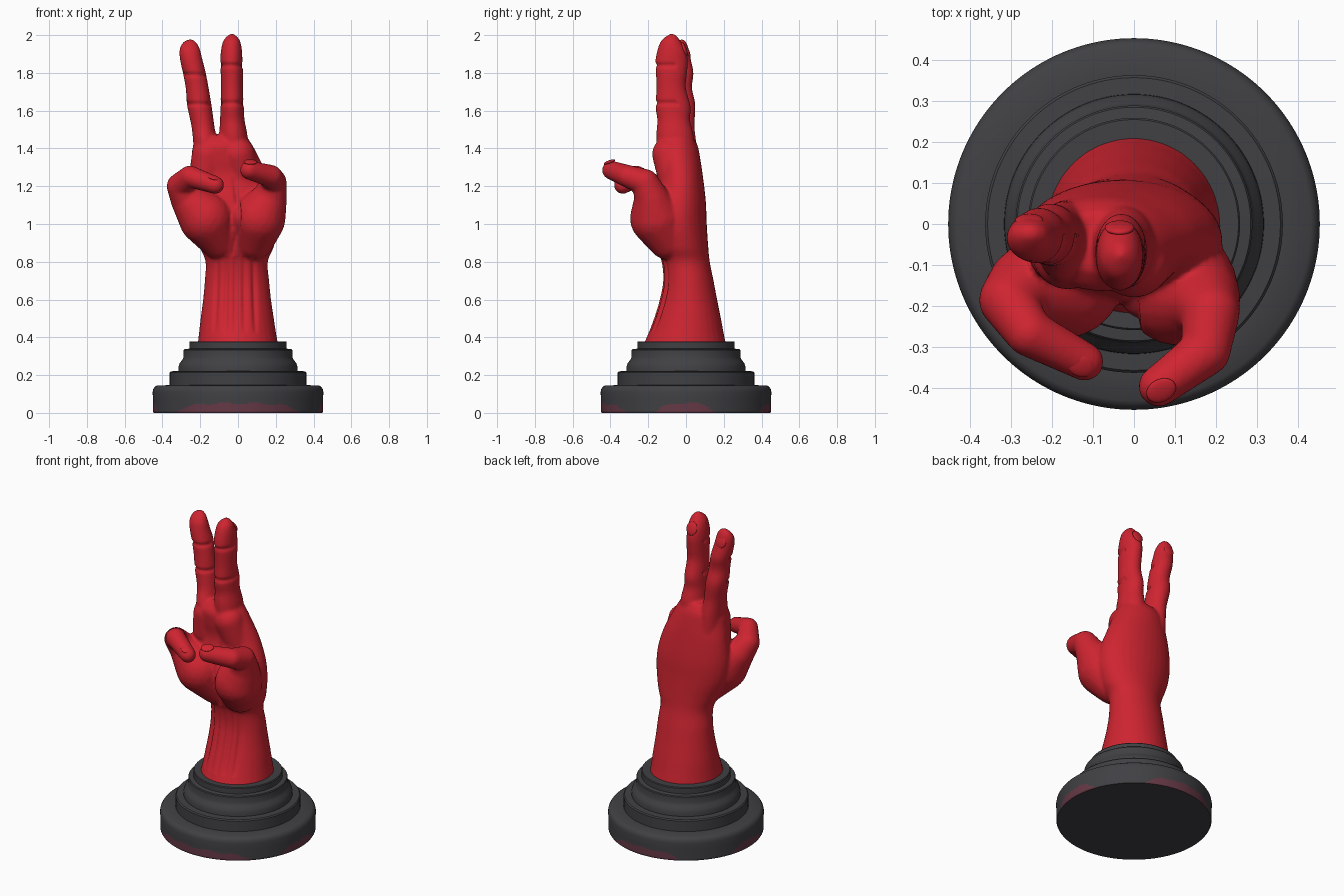
import bpy, bmesh, math
from mathutils import Vector, Matrix

if "Cube" in bpy.data.objects:
    bpy.data.objects.remove(bpy.data.objects["Cube"])


def material(name, rgb):
    m = bpy.data.materials.new(name)
    m.diffuse_color = (*rgb, 1)
    m.use_nodes = True
    m.node_tree.nodes["Principled BSDF"].inputs["Base Color"].default_value = m.diffuse_color
    return m


RED = material("red", (0.62, 0.018, 0.03))
GREY = material("charcoal", (0.052, 0.052, 0.058))
MAUVE = material("faded_mauve", (0.13, 0.04, 0.06))


def add_object(name, mesh, *mats):
    ob = bpy.data.objects.new(name, mesh)
    bpy.context.collection.objects.link(ob)
    for m in mats:
        mesh.materials.append(m)
    return ob


def skin(bm, rings):
    """Bridge equal rings of verts and close both ends."""
    n = len(rings[0])
    for a, b in zip(rings, rings[1:]):
        for i in range(n):
            j = (i + 1) % n
            bm.faces.new((a[i], a[j], b[j], b[i]))
    bm.faces.new(rings[0][::-1])
    bm.faces.new(rings[-1])


def loft(bm, stations, n=32, sub=6):
    """Smooth upright form from stations (z, x0, x1, y0, y1)."""
    s = [stations[0]] + stations + [stations[-1]]
    rows = []
    for a, b, c, d in zip(s, s[1:], s[2:], s[3:]):
        for k in range(sub):
            t = k / sub
            rows.append([0.5 * (2 * q + (r - p) * t + (2 * p - 5 * q + 4 * r - e) * t * t
                                + (3 * q - p - 3 * r + e) * t ** 3)
                         for p, q, r, e in zip(a, b, c, d)])
    rows.append(stations[-1])
    rings = []
    for z, x0, x1, y0, y1 in rows:
        rings.append([bm.verts.new(((x0 + x1) / 2 + (x1 - x0) / 2 * math.cos(u),
                                    (y0 + y1) / 2 + (y1 - y0) / 2 * math.sin(u), z))
                      for u in (2 * math.pi * i / n for i in range(n))])
    skin(bm, rings)


def chain(bm, balls):
    """Limb made of hulls around neighbouring balls (x, y, z, r)."""
    for pair in zip(balls, balls[1:]):
        tmp = bmesh.new()
        for x, y, z, r in pair:
            bmesh.ops.create_icosphere(tmp, subdivisions=3, radius=r,
                                       matrix=Matrix.Translation((x, y, z)))
        res = bmesh.ops.convex_hull(tmp, input=tmp.verts)
        junk = {g for g in res["geom_interior"] + res["geom_unused"]
                if isinstance(g, bmesh.types.BMVert)}
        bmesh.ops.delete(tmp, geom=list(junk), context="VERTS")
        me = bpy.data.meshes.new("tmp")
        tmp.to_mesh(me)
        tmp.free()
        bm.from_mesh(me)
        bpy.data.meshes.remove(me)


# Hand volumes
bm = bmesh.new()
# forearm and palm
loft(bm, [(.35, -.215, .215, -.23, .215), (.42, -.207, .202, -.2, .2),
          (.5, -.198, .19, -.17, .185), (.6, -.185, .175, -.14, .165),
          (.7, -.176, .165, -.122, .146), (.8, -.172, .158, -.13, .126),
          (.88, -.205, .19, -.16, .118), (1.0, -.26, .215, -.19, .11),
          (1.12, -.275, .205, -.18, .105), (1.25, -.262, .16, -.15, .09),
          (1.35, -.247, .112, -.16, .075), (1.42, -.235, .075, -.16, .06),
          (1.47, -.18, .04, -.12, .03)])
# middle upright finger
loft(bm, [(1.35, -.1, .06, -.15, .05), (1.47, -.1, .05, -.157, .04),
          (1.55, -.095, .035, -.152, .022), (1.62, -.094, .031, -.162, .025),
          (1.72, -.09, .026, -.157, .0), (1.8, -.092, .027, -.16, .006),
          (1.86, -.094, .024, -.163, .01), (1.92, -.09, .021, -.152, .0),
          (1.97, -.078, .011, -.132, -.03), (1.997, -.055, -.01, -.1, -.05),
          (2.007, -.04, -.025, -.085, -.068)])
# slanted upright finger
loft(bm, [(1.32, -.23, -.09, -.13, .06), (1.43, -.237, -.11, -.14, .055),
          (1.52, -.247, -.125, -.11, .045), (1.63, -.27, -.14, -.102, .05),
          (1.72, -.277, -.155, -.097, .032), (1.8, -.292, -.17, -.097, .04),
          (1.87, -.307, -.188, -.092, .026), (1.92, -.31, -.2, -.082, .016),
          (1.955, -.297, -.215, -.057, .005), (1.978, -.267, -.24, -.033, -.01)])
# left mound and curled finger
chain(bm, [(-.1, -.08, .91, .1), (-.17, -.135, 1.03, .143), (-.265, -.15, 1.13, .092),
           (-.308, -.185, 1.2, .07), (-.255, -.265, 1.252, .058), (-.12, -.335, 1.206, .047)])
# right mound and curled finger
chain(bm, [(.08, -.09, .92, .113), (.11, -.155, 1.03, .142), (.165, -.18, 1.13, .094),
           (.187, -.215, 1.22, .071), (.175, -.31, 1.253, .06), (.06, -.395, 1.285, .05)])
# pads below the upright fingers
chain(bm, [(.0, -.09, 1.37, .09), (.03, -.06, 1.25, .09)])
chain(bm, [(-.16, -.075, 1.37, .085), (-.17, -.06, 1.25, .09)])
bmesh.ops.recalc_face_normals(bm, faces=bm.faces)
me = bpy.data.meshes.new("hand_blend")
bm.to_mesh(me)
bm.free()
blend = add_object("hand_blend", me)

# Fuse the volumes into one skin
rm = blend.modifiers.new("fuse", "REMESH")
rm.mode = "VOXEL"
rm.voxel_size = 0.009
sm = blend.modifiers.new("soften", "SMOOTH")
sm.factor = 0.5
sm.iterations = 7
dg = bpy.context.evaluated_depsgraph_get()
hand_mesh = bpy.data.meshes.new_from_object(blend.evaluated_get(dg))
bpy.data.objects.remove(blend)
hand_mesh.materials.clear()
hand = add_object("hand", hand_mesh, RED)


def bump(d, w):
    return math.exp(-(d / w) ** 2)


def fade(v, lo, hi):
    return math.sin(math.pi * (v - lo) / (hi - lo)) ** 0.5 if lo < v < hi else 0


# Skin creases and wrist tendons
moves = []
for v in hand_mesh.vertices:
    x, y, z = v.co
    d = 0
    if v.normal.y < 0.2 and y < -.03:
        d += .016 * fade(z, .83, 1.24) * bump(x + .03 - .03 * math.sin((z - .83) * 7), .012)
        for gx in (-.1, -.055, -.012, .028, .075):
            d += .011 * fade(z, .42, .83) * bump(x - gx * (1.25 - .4 * (z - .4)), .012)
        if z > 1.5:
            for cz in ((1.64, 1.84) if x > -.12 + (1.6 - z) * .1 else (1.635, 1.79)):
                d += .009 * bump(z - cz, .011)
    moves.append(v.co - v.normal * d)
for v, co in zip(hand_mesh.vertices, moves):
    v.co = co
hand_mesh.shade_smooth()


def nail(name, loc, normal, along, size):
    n, a = Vector(normal).normalized(), Vector(along)
    a = (a - n * a.dot(n)).normalized()
    s = a.cross(n)
    m = Matrix((s * size[0], a * size[1], n * size[2])).transposed().to_4x4()
    m.translation = loc
    b = bmesh.new()
    bmesh.ops.create_uvsphere(b, u_segments=24, v_segments=12, radius=1, matrix=m)
    me = bpy.data.meshes.new(name)
    b.to_mesh(me)
    b.free()
    me.shade_smooth()
    add_object(name, me, RED)


# Fingernails
nail("nail_middle", (-.035, -.009, 1.925), (0, 1, .35), (0, 0, 1), (.036, .042, .012))
nail("nail_slanted", (-.255, .009, 1.905), (0, 1, .3), (-.15, 0, 1), (.034, .04, .012))
nail("nail_left", (-.13, -.345, 1.246), (.15, -.35, .9), (.135, -.065, -.05), (.027, .036, .009))
nail("nail_right", (.066, -.405, 1.328), (.1, -.35, .9), (-.12, -.08, .03), (.03, .038, .009))

# Stepped round plinth
profile = [(.446, 0)] + [(.45, .006 * i) for i in range(1, 12)] + [
    (.452, .11), (.449, .125), (.442, .137), (.43, .145), (.362, .147), (.362, .213),
    (.356, .22), (.316, .222), (.315, .245), (.308, .265), (.295, .28), (.288, .295),
    (.288, .332), (.284, .337), (.258, .34), (.258, .374), (.254, .379)]
bm = bmesh.new()
N = 160
skin(bm, [[bm.verts.new((r * math.cos(2 * math.pi * i / N), r * math.sin(2 * math.pi * i / N), z))
           for i in range(N)] for r, z in profile])
# faded patches along the foot: (direction, half width) in degrees
patches = ((-90, 48), (0, 20), (180, 19), (90, 32))
for f in bm.faces:
    c = f.calc_center_median()
    if c.z < .07 and len(f.verts) == 4:
        az = math.degrees(math.atan2(c.y, c.x))
        for mid, half in patches:
            t = abs((az - mid + 180) % 360 - 180) / half
            if t < 1 and c.z < .05 * (1 - t ** 4) + .004 * math.sin(az * .3):
                f.material_index = 1
me = bpy.data.meshes.new("plinth")
bm.to_mesh(me)
bm.free()
plinth = add_object("plinth", me, GREY, MAUVE)
bpy.context.view_layer.objects.active = plinth
plinth.select_set(True)
bpy.ops.object.shade_smooth_by_angle(angle=math.radians(35))
